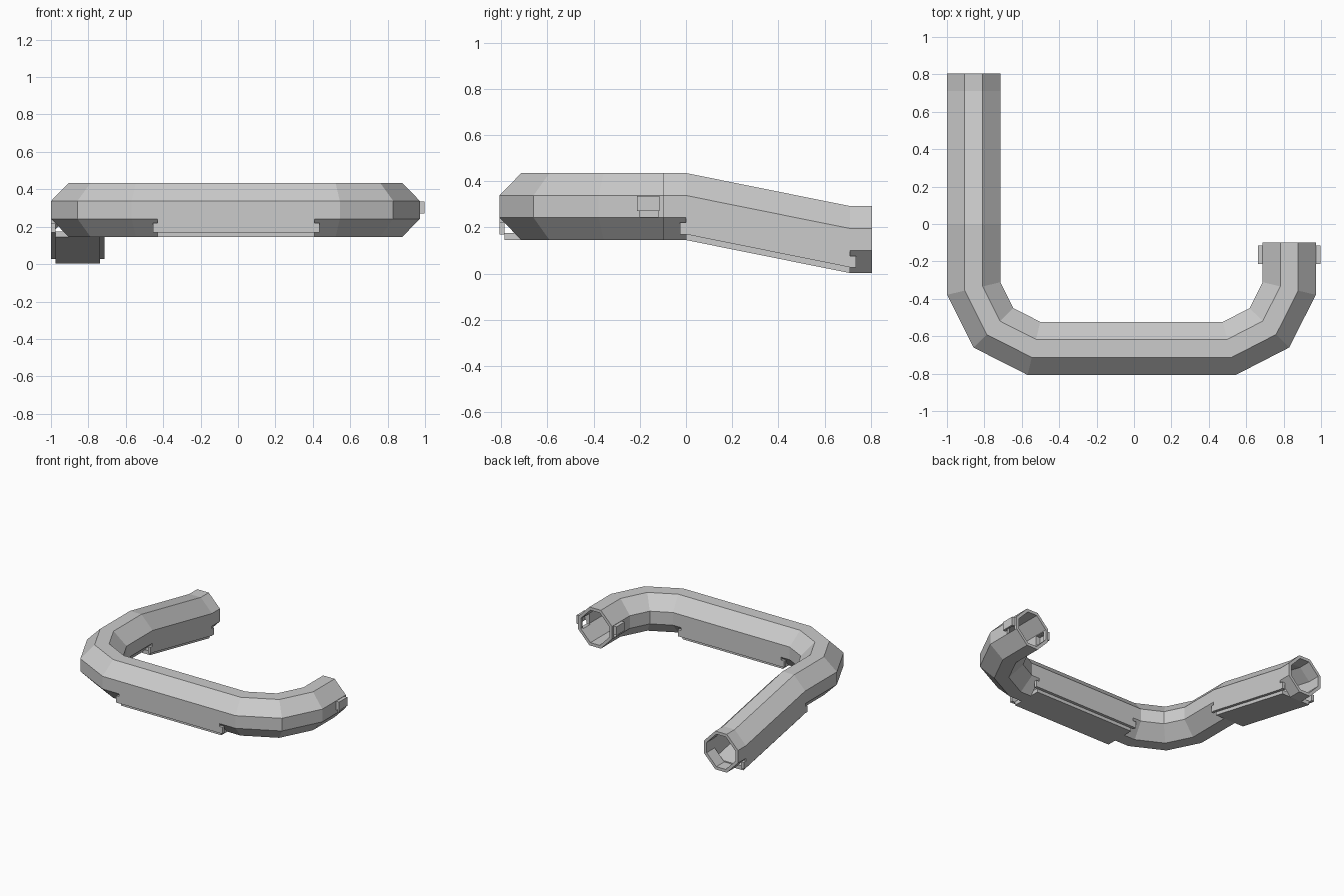
import bpy, bmesh
from mathutils import Vector

if "Cube" in bpy.data.objects:
    bpy.data.objects.remove(bpy.data.objects["Cube"])

ZC, R, H, C, T = 0.29, 0.142, 0.145, 0.048, 0.022   # centre height, half width/height, half flat, wall


def sweep(name, path, outer, inner=None, closed=True):
    """Sweep a (u, z) section along a mitred path; inner gives a hollow wall."""
    pts = [Vector(p) for p in path]
    loop = outer + (inner[::-1] if inner and not closed else [])
    rings = [loop] if not (inner and closed) else [outer, inner]
    bm = bmesh.new()
    grid = []
    for i, p in enumerate(pts):
        dirs = []
        if i > 0:
            dirs.append((p - pts[i - 1]).xy.normalized())
        if i < len(pts) - 1:
            dirs.append((pts[i + 1] - p).xy.normalized())
        ns = [Vector((d.y, -d.x)) for d in dirs]
        m = sum(ns, Vector((0, 0))).normalized()
        m = m / m.dot(ns[0])
        grid.append([[bm.verts.new((p.x + m.x * u, p.y + m.y * u, p.z + z)) for u, z in r] for r in rings])
    for a, b in zip(grid, grid[1:]):
        for ra, rb in zip(a, b):
            n = len(ra)
            for k in range(n):
                bm.faces.new((ra[k], ra[(k + 1) % n], rb[(k + 1) % n], rb[k]))
    for g in (grid[0], grid[-1]):
        if len(g) == 2:
            n = len(g[0])
            for k in range(n):
                j = (k + 1) % n
                bm.faces.new((g[0][k], g[0][j], g[1][j], g[1][k]))
        else:
            bm.faces.new(g[0])
    bmesh.ops.recalc_face_normals(bm, faces=bm.faces)
    me = bpy.data.meshes.new(name)
    bm.to_mesh(me)
    bm.free()
    ob = bpy.data.objects.new(name, me)
    bpy.context.collection.objects.link(ob)
    return ob


def box(name, x0, x1, y0, y1, z0, z1):
    xc = (x0 + x1) / 2
    w = (x1 - x0) / 2
    return sweep(name, [(xc, y0, 0), (xc, y1, 0)], [(-w, z0), (w, z0), (w, z1), (-w, z1)])


def octagon(r, h, c):
    return [(c, h), (r, c), (r, -c), (c, -h), (-c, -h), (-r, -c), (-r, c), (-c, h)]


def trough(r, h, c):
    b = 0.17 - ZC
    return [(r, b), (r, c), (c, h), (-c, h), (-r, c), (-r, b)]


ci = C - T * 0.414
OCT = octagon(R, H, C), octagon(R - T, H - T, ci)
TRO = trough(R, H, C), trough(R - T, H - T, ci)
PLATE = [(-0.12, -H), (0.12, -H), (0.12, -0.115), (-0.12, -0.115)]
LX, LOW = -0.857, ZC - 0.143

# octagonal tube: leg end, left bend, right bend
sweep("leg_end", [(LX, 0.805, LOW), (LX, 0.71, LOW)], *OCT)
sweep("left_bend", [(LX, 0, ZC), (LX, -0.345, ZC), (-0.752, -0.555, ZC), (-0.535, -0.665, ZC), (-0.43, -0.665, ZC)], *OCT)
right = sweep("right_bend", [(0.41, -0.665, ZC), (0.51, -0.665, ZC), (0.724, -0.555, ZC), (0.83, -0.345, ZC), (0.83, -0.098, ZC)], *OCT)

# straight-sided runs with a stepped bottom plate
runs = {"sloped_leg": [(LX, 0.71, LOW), (LX, 0, ZC)],
        "front_run": [(-0.43, -0.665, ZC), (0.41, -0.665, ZC)]}
for name, path in runs.items():
    sweep(name, path, *TRO, closed=False)
    sweep(name + "_bottom_plate", path, PLATE)
    # small clip tabs beyond each end of the side walls
    for i, sgn in ((0, -1), (1, 1)):
        p = Vector(path[i])
        d = (Vector(path[1]) - Vector(path[0]))
        d.z = 0
        q = p + d.normalized() * 0.025 * sgn
        for s in (-1, 1):
            tab = [(s * 0.12, -0.12), (s * R, -0.12), (s * R, -0.07), (s * 0.12, -0.07)]
            ends = [tuple(p), tuple(q)]
            sweep(name + "_tab", ends if sgn > 0 else ends[::-1], tab)

# window through both walls at the right arm end
cutter = box("window_cutter", 0.6, 1.1, -0.2, -0.12, 0.245, 0.325)
cutter.hide_render = True
mod = right.modifiers.new("window", "BOOLEAN")
mod.operation, mod.solver, mod.object = "DIFFERENCE", "EXACT", cutter
bpy.context.view_layer.objects.active = right
right.select_set(True)
bpy.ops.object.modifier_apply(modifier=mod.name)
bpy.data.objects.remove(cutter)

# hollow clip loops standing off the window on both sides
for side in (-1, 1):
    a, b, c = [0.83 + side * v for v in (0.14, 0.153, 0.167)]
    for nm, x, y, z in (("clip_plate", (b, c), (-0.213, -0.115), (0.27, 0.335)),
                        ("clip_front", (a, b), (-0.213, -0.198), (0.27, 0.335)),
                        ("clip_back", (a, b), (-0.13, -0.115), (0.27, 0.335)),
                        ("clip_top", (a, b), (-0.198, -0.13), (0.322, 0.335))):
        box(nm, *sorted(x), *y, *z)
